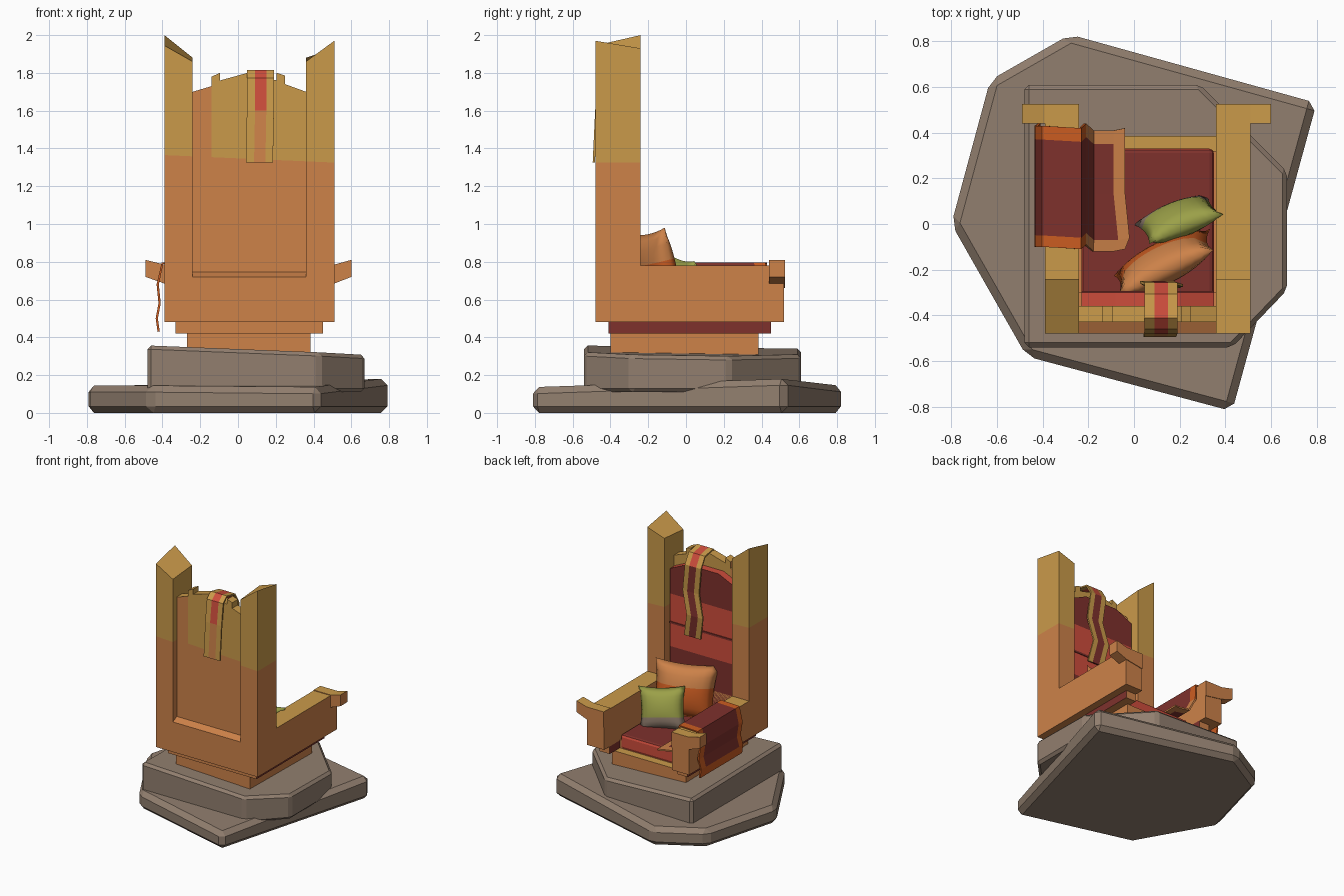
import bpy, bmesh
from math import radians, sqrt
from mathutils import Matrix, Vector, Euler

cube = bpy.data.objects.get("Cube")
if cube:
    bpy.data.objects.remove(cube)


def srgb(*rgb):
    return tuple((c / 255 / 12.92) if c < 11 else ((c / 255 + 0.055) / 1.055) ** 2.4 for c in rgb) + (1,)


PALETTE = {
    "wood": srgb(205, 130, 73), "gold": srgb(202, 154, 74), "red": srgb(206, 77, 60),
    "dark_red": srgb(126, 49, 44), "stone": srgb(146, 127, 111),
    "green": srgb(155, 160, 72), "burnt_orange": srgb(203, 92, 33),
}
NAMES = list(PALETTE)
MATS = []
for label, colour in PALETTE.items():
    m = bpy.data.materials.new(label)
    m.use_nodes = True
    m.diffuse_color = colour
    bsdf = next(n for n in m.node_tree.nodes if n.type == 'BSDF_PRINCIPLED')
    bsdf.inputs["Base Color"].default_value = colour
    bsdf.inputs["Roughness"].default_value = 0.9
    MATS.append(m)


def finish(name, bm, rule, recalc=True):
    """Colour faces by rule(centre, normal) or a plain colour name, then link."""
    if recalc:
        bmesh.ops.recalc_face_normals(bm, faces=bm.faces[:])
    bm.normal_update()
    if rule:
        for f in bm.faces:
            pick = rule if isinstance(rule, str) else rule(f.calc_center_median(), f.normal)
            f.material_index = NAMES.index(pick)
    mesh = bpy.data.meshes.new(name)
    bm.to_mesh(mesh)
    bm.free()
    for m in MATS:
        mesh.materials.append(m)
    obj = bpy.data.objects.new(name, mesh)
    bpy.context.scene.collection.objects.link(obj)
    return obj


def prism(name, loop, sweep, rule, cuts=()):
    """Extrude a closed loop of points; cuts are (point, normal) planes that split faces."""
    bm = bmesh.new()
    face = bm.faces.new([bm.verts.new(p) for p in loop])
    out = bmesh.ops.extrude_face_region(bm, geom=[face])
    bmesh.ops.translate(bm, vec=sweep, verts=[v for v in out["geom"] if isinstance(v, bmesh.types.BMVert)])
    for co, no in cuts:
        bmesh.ops.bisect_plane(bm, geom=bm.verts[:] + bm.edges[:] + bm.faces[:], plane_co=co, plane_no=no)
    return finish(name, bm, rule)


def box(name, x, y, z, rule, cuts=()):
    loop = [(x[0], y[0], z[0]), (x[1], y[0], z[0]), (x[1], y[1], z[0]), (x[0], y[1], z[0])]
    return prism(name, loop, (0, 0, z[1] - z[0]), rule, cuts)


def slab(name, outline, bottom, top, bevel):
    """Bevelled stone slab whose upper face follows top(x, y)."""
    bm = bmesh.new()
    low = [bm.verts.new((x, y, bottom)) for x, y in outline]
    high = [bm.verts.new((x, y, top(x, y))) for x, y in outline]
    bm.faces.new(low)
    bm.faces.new(high)
    for i in range(len(low)):
        j = (i + 1) % len(low)
        bm.faces.new((low[i], low[j], high[j], high[i]))
    bmesh.ops.recalc_face_normals(bm, faces=bm.faces[:])
    bmesh.ops.bevel(bm, geom=bm.edges[:], offset=bevel, segments=1, affect='EDGES')
    return finish(name, bm, "stone")


def cloth(name, rows, thickness, rule):
    """Strip of quads through rows of points, given thickness; rule(row, column) picks colour."""
    bm = bmesh.new()
    grid = [[bm.verts.new(p) for p in row] for row in rows]
    for r in range(len(grid) - 1):
        for c in range(len(grid[0]) - 1):
            f = bm.faces.new((grid[r][c], grid[r][c + 1], grid[r + 1][c + 1], grid[r + 1][c]))
            f.material_index = NAMES.index(rule(r, c))
    obj = finish(name, bm, None)
    mod = obj.modifiers.new("thickness", 'SOLIDIFY')
    mod.thickness = thickness
    mod.offset = 0
    return obj


def pillow(name, size, thick, place, rule):
    bm = bmesh.new()
    for side in (1, -1):
        new = bmesh.ops.create_grid(bm, x_segments=10, y_segments=10, size=1)["verts"]
        for v in new:
            u, w = v.co.x, v.co.y
            puff = sqrt(max(0, (1 - u * u) * (1 - w * w)))
            v.co = (u * (1 - 0.1 * (1 - w * w)) * size[0], w * (1 - 0.1 * (1 - u * u)) * size[1],
                    side * thick * puff)
    bmesh.ops.remove_doubles(bm, verts=bm.verts[:], dist=1e-4)
    for f in bm.faces:
        f.smooth = True
    obj = finish(name, bm, rule)
    obj.matrix_world = place
    return obj


# Stone base: two uneven slabs
slab("lower_slab", [(-.80, .0), (-.63, .63), (-.28, .83), (.80, .53), (.43, -.82), (-.47, -.58)],
     0, lambda x, y: .145 + .05 * max(0, x) * (y + .4), .035)
slab("upper_slab", [(-.48, .61), (.29, .61), (.67, .23), (.67, -.29), (.43, -.54), (-.48, -.54)],
     .11, lambda x, y: .33 - .04 * x - .015 * y, .02)

# Plinth and the recessed band under the seat
gold_top = lambda c, n: "gold" if n.z > .7 else "wood"
band_rule = lambda c, n: "dark_red" if abs(n.x) > .5 else "wood"
box("plinth", (-.27, .385), (-.40, .385), (.26, .42), gold_top)
box("seat_band", (-.33, .45), (-.41, .32), (.42, .485), band_rule)
for name, x in (("right", (-.33, -.24)), ("left", (.36, .45))):
    box("band_under_arm_" + name, x, (.32, .45), (.42, .485), band_rule)

# Back posts with broken sloping tops, gold over wood
SPLIT = ((.06, 0, 1.345), Vector((.044, 0, 1)).normalized())
above = lambda c: c.z > 1.345 - .044 * (c.x - .06)
post_rule = lambda c, n: "gold" if above(c) else "wood"


def post(name, x, tops):
    obj = box(name, x, (-.48, -.24), (.48, 2), post_rule, [SPLIT])
    for v in obj.data.vertices:
        if v.co.z > 1.9:
            v.co.z = tops[(v.co.x > sum(x) / 2, v.co.y > -.36)]


post("back_post_right", (-.39, -.24), {(0, 0): 1.945, (1, 0): 1.86, (0, 1): 2.0, (1, 1): 1.88})
post("back_post_left", (.36, .51), {(0, 0): 1.86, (1, 0): 1.97, (0, 1): 1.88, (1, 1): 1.93})

# Back panel with a broken crest, and the lower rail below its recess
crest = [(.36, 1.70), (.25, 1.74), (.25, 1.785), (.205, 1.80), (.205, 1.76), (.05, 1.80),
         (-.095, 1.76), (-.095, 1.80), (-.14, 1.78), (-.14, 1.73), (-.24, 1.70)]
prism("back_panel", [(x, -.43, z) for x, z in [(-.24, .6), (.36, .6)] + crest], (0, .07, 0),
      lambda c, n: "gold" if n.z > .5 or (above(c) and c.x > -.14) else "wood",
      [SPLIT, ((-.14, 0, 0), (1, 0, 0))])
prism("back_rail", [(-.24, -.48, .48), (-.24, -.48, .72), (-.24, -.43, .745), (-.24, -.30, .745), (-.24, -.30, .48)],
      (.6, 0, 0), "wood")

# Armrests with outward-flaring hand blocks
for side, inner, outer, tip in (("right", -.24, -.39, -.49), ("left", .36, .51, .60)):
    box("arm_" + side, sorted((inner, outer)), (-.26, .52), (.48, .78), gold_top)
    prism("arm_tip_" + side, [(inner, .44, .66), (outer, .44, .685), (tip, .44, .72), (tip, .44, .81),
                              (outer, .44, .785), (inner, .44, .785)], (0, .085, 0), gold_top)

# Upholstery
seat = box("seat_cushion", (-.23, .35), (-.33, .33), (.42, .535),
           lambda c, n: "dark_red" if n.z > .3 else "red")
bev = seat.modifiers.new("soft_edge", 'BEVEL')
bev.width = .02
bev.segments = 2
prism("back_cushion", [(x, -.36, z) for x, z in ((-.23, .5), (.35, .5), (.35, 1.62), (.2, 1.69), (-.08, 1.69), (-.23, 1.62))],
      (0, .06, 0), lambda c, n: "red" if n.z > .3 or 1.0 < c.z < 1.42 else "dark_red",
      [((0, 0, z), (0, 0, 1)) for z in (1.0, 1.42)])
box("back_cushion_seam", (-.23, .35), (-.302, -.294), (1.185, 1.2), "dark_red")

# Striped runner hanging over the crest
path = [(-.488, 1.325, -.005), (-.475, 1.6, 0), (-.455, 1.77, 0), (-.41, 1.81, 0), (-.31, 1.79, 0),
        (-.262, 1.71, .0), (-.27, 1.5, .025), (-.255, 1.32, -.02), (-.275, 1.14, .015)]
cloth("runner", [[(x + dx, y, z) for x in (.047, .09, .15, .19)] for y, z, dx in path], .012,
      lambda r, c: "gold" if c != 1 else ("wood" if r == 0 else "red" if r < 5 else "dark_red"))

# Throw draped over the right arm and onto the seat
drape = [(-.42, .43, 0), (-.43, .50, 0), (-.415, .58, .01), (-.425, .68, .0), (-.40, .792, 0),
         (-.235, .792, -.01), (-.215, .66, .01), (-.18, .57, -.02), (-.09, .555, -.02), (-.04, .55, -.01)]
cloth("arm_throw", [[(x + (.02 if r > 7 and k == 1 else 0), y + dy, z) for k, y in enumerate((-.10, -.05, .15, .37, .43))]
                    for r, (x, z, dy) in enumerate(drape)], .012,
      lambda r, c: "wood" if r == 8 or (r > 5 and c in (0, 3))
      else "burnt_orange" if r == 0 or c in (0, 3) else "dark_red")


# Two pillows leaning on the back
def leaning(loc, tilt, turn, roll):
    rot = Euler((radians(tilt), 0, radians(turn))).to_matrix().to_4x4()
    return Matrix.Translation(loc) @ rot @ Matrix.Rotation(radians(roll), 4, 'Z')


pillow("orange_pillow", (.235, .215), .085, leaning((.13, -.17, .755), 102, 27, 4),
       lambda c, n: "wood" if c.y > .05 else "burnt_orange")
pillow("green_pillow", (.175, .165), .07, leaning((.195, .02, .665), 108, 20, -6),
       lambda c, n: "stone" if c.y < -.07 else "green")
